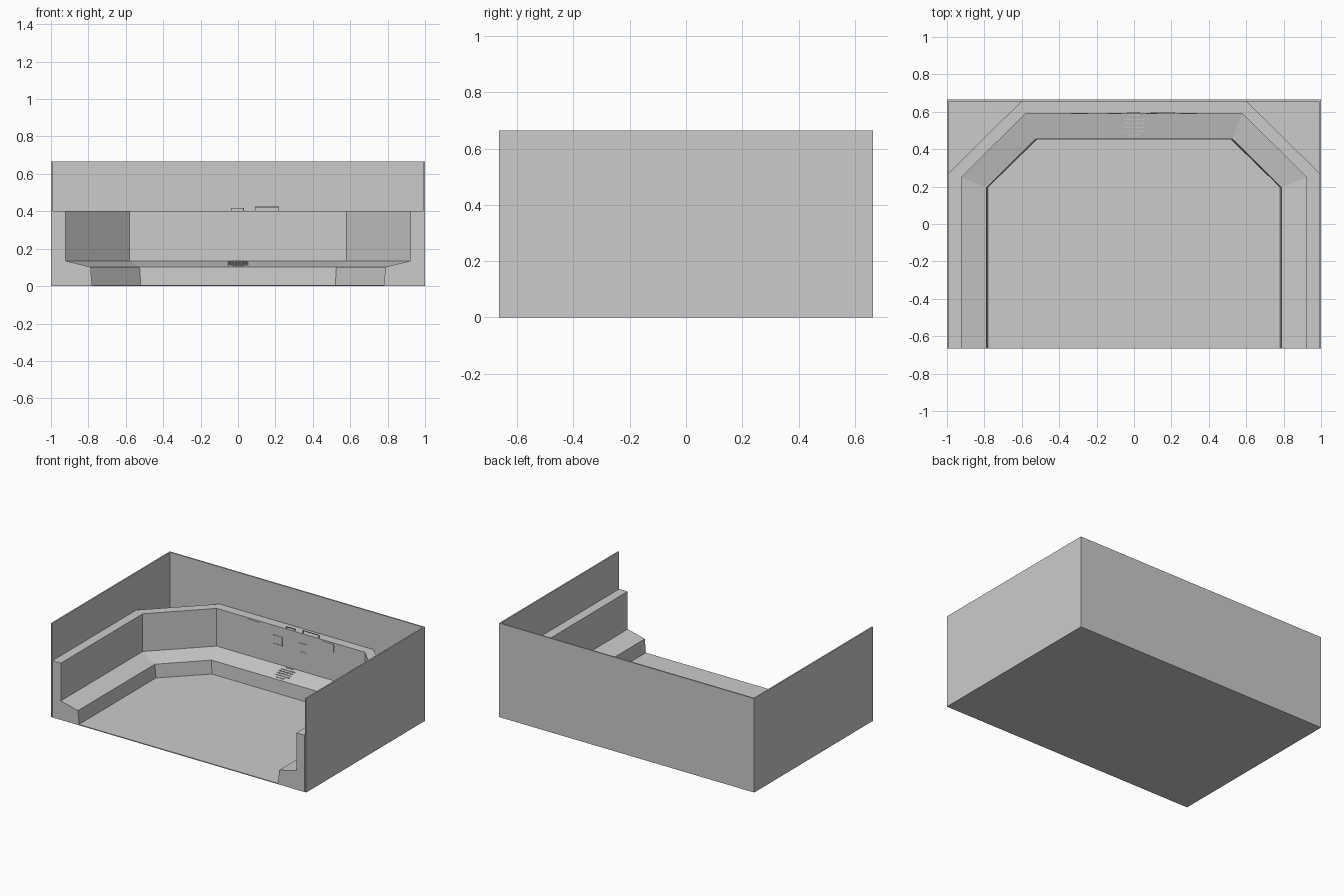
import bpy, bmesh, math

if "Cube" in bpy.data.objects:
    bpy.data.objects.remove(bpy.data.objects["Cube"])

FRONT, BACK, H, T = -0.665, 0.665, 0.665, 0.01


def mesh_object(name, bm):
    bmesh.ops.recalc_face_normals(bm, faces=bm.faces)
    me = bpy.data.meshes.new(name)
    bm.to_mesh(me)
    bm.free()
    ob = bpy.data.objects.new(name, me)
    bpy.context.collection.objects.link(ob)
    return ob


def add_box(bm, lo, hi):
    verts = bmesh.ops.create_cube(bm, size=1)["verts"]
    for v in verts:
        for i in range(3):
            v.co[i] = lo[i] if v.co[i] < 0 else hi[i]


def box(name, lo, hi):
    bm = bmesh.new()
    add_box(bm, lo, hi)
    return mesh_object(name, bm)


# Room shell, open at the front and top
box("floor", (-1, FRONT, 0), (1, BACK, 0.006))
box("back_wall", (-1, BACK - T, 0), (1, BACK, H))
for side, s in (("left", -1), ("right", 1)):
    x0, x1 = sorted((s, s * (1 - T)))
    box(side + "_wall", (x0, FRONT, 0), (x1, BACK, H))

# Stepped console: each profile point has side x, bend y, diagonal end x, back y, z
profile = [
    (0.780, 0.197, 0.520, 0.451, 0.003),
    (0.788, 0.195, 0.526, 0.455, 0.102),
    (0.922, 0.250, 0.580, 0.590, 0.135),
    (0.922, 0.250, 0.580, 0.590, 0.402),
    (0.988, 0.275, 0.600, 0.658, 0.402),
    (0.988, 0.275, 0.600, 0.658, 0.003),
]
bm = bmesh.new()
rings = []
for sx, by, dx, yb, z in profile:
    half = [(sx, FRONT), (sx, by), (dx, yb)]
    path = [(-x, y) for x, y in half] + half[::-1]
    rings.append([bm.verts.new((x, y, z)) for x, y in path])
n = len(rings)
for i in range(n):
    a, b = rings[i], rings[(i + 1) % n]
    for j in range(5):
        bm.faces.new((a[j], a[j + 1], b[j + 1], b[j]))
for end in (0, 5):
    bm.faces.new([r[end] for r in rings])
mesh_object("console", bm)

# Light screens on the back panel
pale = bpy.data.materials.new("pale_screen")
pale.diffuse_color = (0.95, 0.95, 0.95, 1)
pale.use_nodes = True
pale.node_tree.nodes["Principled BSDF"].inputs["Base Color"].default_value = pale.diffuse_color
for side, s in (("left", -1), ("right", 1)):
    x0, x1 = sorted((s * 0.245, s * 0.338))
    screen = box(side + "_screen", (x0, 0.588, 0.335), (x1, 0.591, 0.392))
    screen.data.materials.append(pale)


# Thin raised frames on the panel and along the shelf edge
def frame(name, x0, x1, z0, z1, y0=0.587, y1=0.591, w=0.004):
    bm = bmesh.new()
    for x in (x0, x1 - w):
        add_box(bm, (x, y0, z0), (x + w, y1, z1))
    for z in (z0, z1 - w):
        add_box(bm, (x0 + w, y0, z), (x1 - w, y1, z + w))
    return mesh_object(name, bm)


frame("left_panel_frame", -0.138, -0.065, 0.272, 0.335)
frame("right_panel_frame", 0.065, 0.125, 0.268, 0.333)
frame("small_shelf_frame", -0.038, 0.032, 0.395, 0.418, 0.592, 0.598)
frame("long_shelf_frame", 0.09, 0.22, 0.395, 0.425, 0.592, 0.598)

# Round grille of small studs on the sloping desk
bm = bmesh.new()
cy, radius, step = 0.528, 0.062, 0.021
for row in range(6):
    y = cy + (row - 2.5) * step
    count = int(math.sqrt(radius ** 2 - (y - cy) ** 2) / 0.0125)
    z = 0.102 + (y - 0.455) * 0.033 / 0.135
    for k in range(-count, count + 1):
        made = bmesh.ops.create_cone(bm, segments=8, cap_ends=True,
                                     radius1=0.004, radius2=0.004, depth=0.008)
        bmesh.ops.translate(bm, verts=made["verts"], vec=(k * 0.0125, y, z))
mesh_object("desk_grille", bm)
